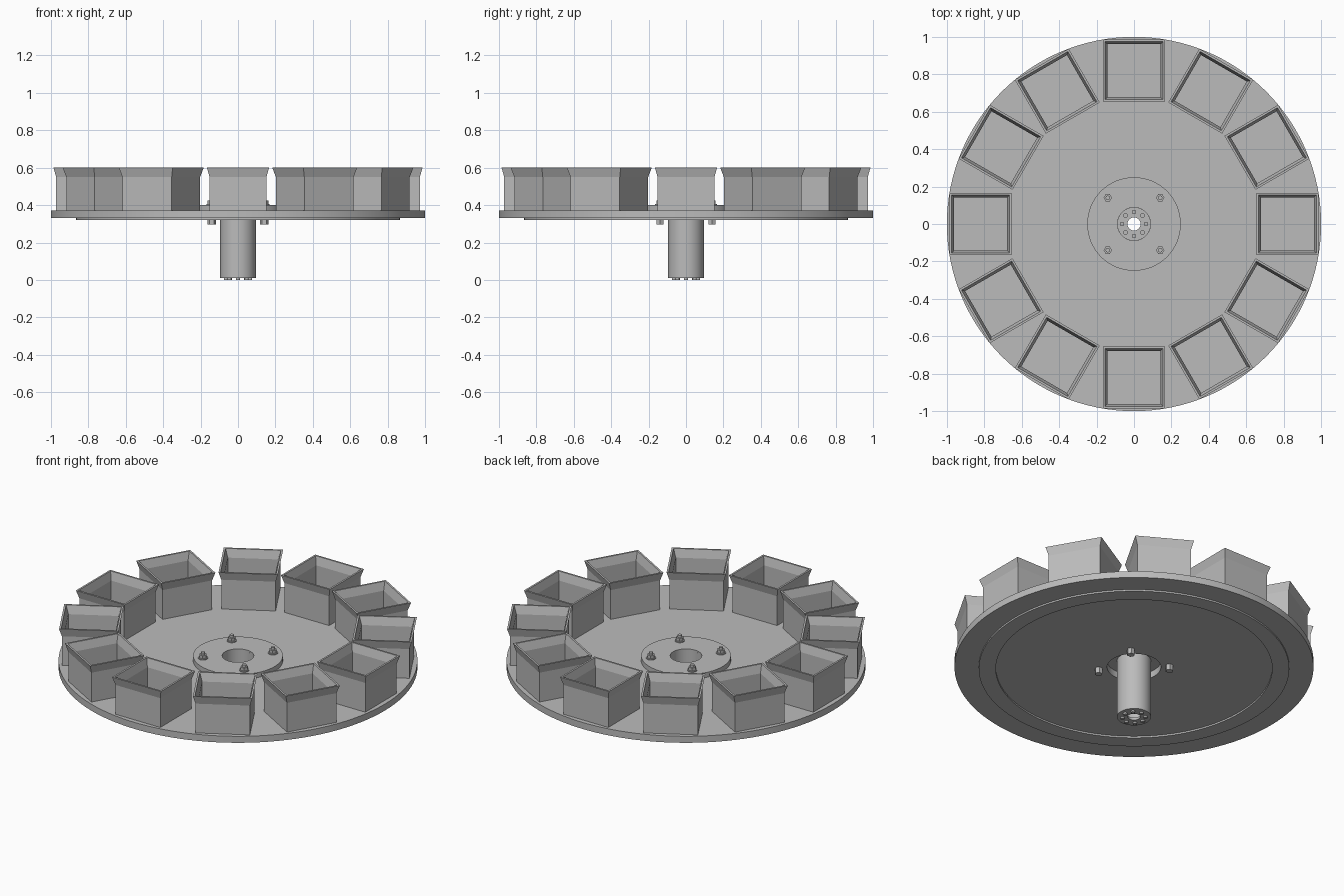
import bpy, bmesh, math
from mathutils import Matrix, Vector

cube = bpy.data.objects.get("Cube")
if cube:
    bpy.data.objects.remove(cube, do_unlink=True)

grey = bpy.data.materials.new("plain grey")
grey.use_nodes = True
COLOUR = (0.5, 0.5, 0.5, 1)
grey.diffuse_color = COLOUR
grey.node_tree.nodes["Principled BSDF"].inputs["Base Color"].default_value = COLOUR


def sweep(name, profile, sides, location=(0, 0, 0), turn=0.0, closed=True):
    """Revolve (radius, z) points about z; four sides give a square part."""
    bm = bmesh.new()
    rings = []
    for r, z in profile:
        if r == 0:
            rings.append([bm.verts.new((0, 0, z))] * sides)
        else:
            angles = [turn + math.tau * i / sides for i in range(sides)]
            rings.append([bm.verts.new((r * math.cos(a), r * math.sin(a), z)) for a in angles])
    pairs = list(zip(rings, rings[1:]))
    if closed:
        pairs.append((rings[-1], rings[0]))
    for low, high in pairs:
        for i in range(sides):
            j = (i + 1) % sides
            corners = list(dict.fromkeys((low[i], low[j], high[j], high[i])))
            if len(corners) > 2:
                bm.faces.new(corners)
    bmesh.ops.recalc_face_normals(bm, faces=bm.faces)
    mesh = bpy.data.meshes.new(name)
    bm.to_mesh(mesh)
    bm.free()
    mesh.materials.append(grey)
    obj = bpy.data.objects.new(name, mesh)
    obj.location = location
    bpy.context.collection.objects.link(obj)
    if sides > 8:
        bpy.ops.object.select_all(action="DESELECT")
        obj.select_set(True)
        bpy.context.view_layer.objects.active = obj
        bpy.ops.object.shade_smooth_by_angle(angle=math.radians(35))
    return obj


def ring(name, inner, outer, bottom, top, sides=64):
    return sweep(name, [(inner, bottom), (outer, bottom), (outer, top), (inner, top)], sides)


# Turntable, bearing ring below, and hub plate on top
ring("turntable_disc", 0.15, 1.0, 0.33, 0.37, 128)
ring("bearing_ring", 0.77, 0.865, 0.32, 0.332, 128)
ring("hub_plate", 0.088, 0.25, 0.37, 0.40)

# Hollow drive shaft with a pierced end cap
sweep("drive_shaft", [(0.035, 0.01), (0.095, 0.01), (0.095, 0.39),
                      (0.088, 0.39), (0.088, 0.025), (0.035, 0.025)], 48)
for i in range(8):
    a = math.tau * i / 8
    sweep("shaft_screw", [(0, 0), (0.012, 0), (0.012, 0.035), (0, 0.035)], 12,
          (0.064 * math.cos(a), 0.064 * math.sin(a), 0), closed=False)

# Hub bolts: nut below, washer and nut above, threaded end
for x in (-0.14, 0.14):
    for y in (-0.14, 0.14):
        place = (x, y, 0)
        sweep("bolt_head", [(0, 0.295), (0.022, 0.295), (0.022, 0.33), (0, 0.33)], 6, place, closed=False)
        sweep("bolt_washer", [(0, 0.40), (0.027, 0.40), (0.027, 0.406), (0, 0.406)], 24, place, closed=False)
        sweep("bolt_nut", [(0, 0.406), (0.022, 0.406), (0.022, 0.424), (0, 0.424)], 6, place, closed=False)
        sweep("bolt_end", [(0, 0.42), (0.012, 0.42), (0.012, 0.438), (0, 0.438)], 16, place, closed=False)

# Twelve open square bins with flared rims
half_widths = [(0, 0.37), (0.152, 0.37), (0.152, 0.55), (0.166, 0.60),
               (0.155, 0.60), (0.141, 0.55), (0.141, 0.378), (0, 0.378)]
bin_profile = [(w * math.sqrt(2), z) for w, z in half_widths]
for i in range(12):
    a = math.tau * i / 12
    box = sweep("bin_%02d" % (i + 1), bin_profile, 4,
                (0.82 * math.cos(a), 0.82 * math.sin(a), 0), math.pi / 4, closed=False)
    box.rotation_euler.z = a
